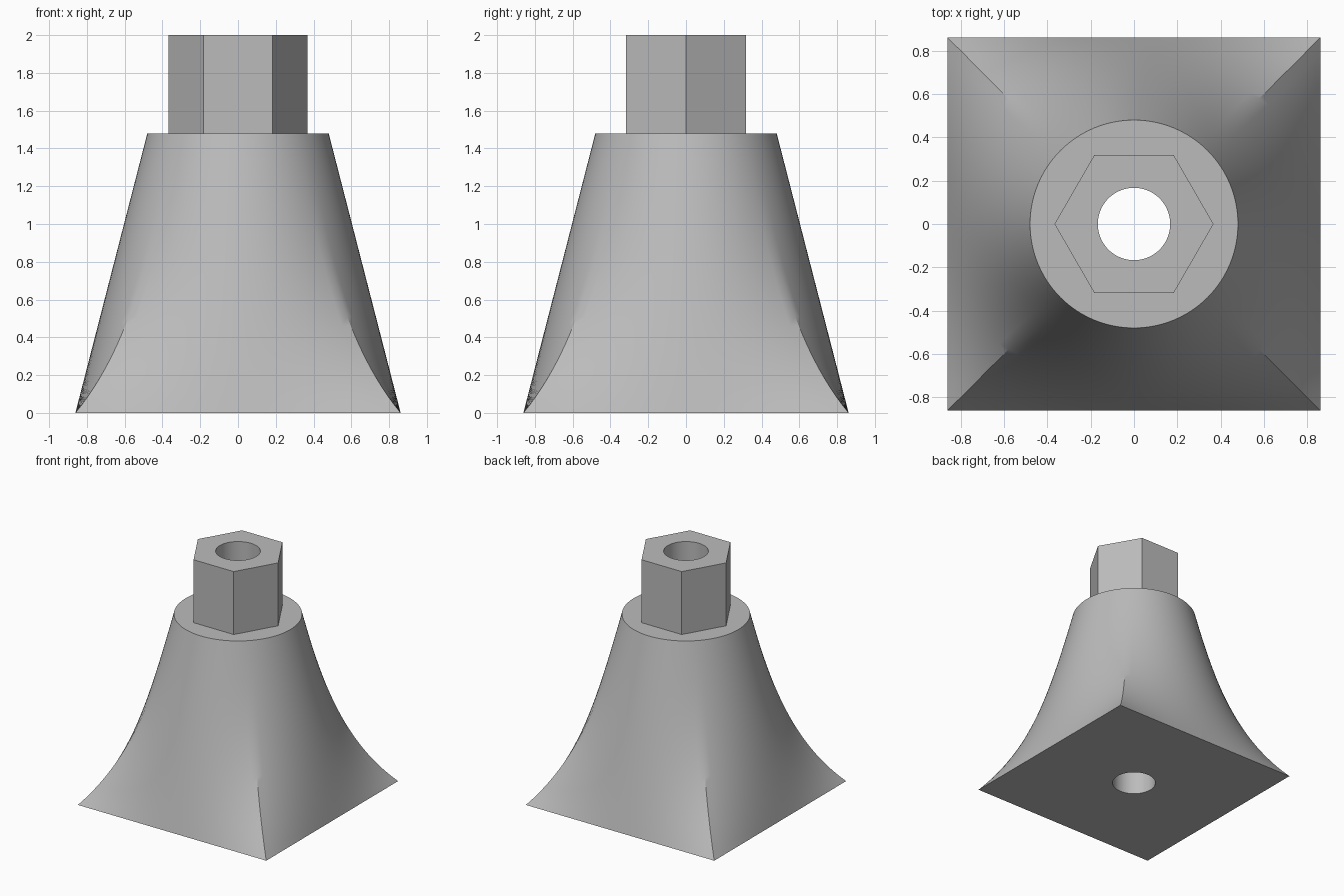
import bpy
import bmesh
from math import pi, radians, sin, cos, tan

cube = bpy.data.objects.get("Cube")
if cube:
    bpy.data.objects.remove(cube, do_unlink=True)

SEGMENTS = 96
SIDE = SEGMENTS // 4
BASE_HALF, TOP_RADIUS, BASE_HEIGHT = 0.861, 0.48, 1.48
HEX_RADIUS, HOLE_RADIUS, HEIGHT = 0.367, 0.167, 2.0

grey = bpy.data.materials.new("plain grey")
grey.use_nodes = True
colour = (0.5, 0.5, 0.5, 1)
grey.diffuse_color = colour
grey.node_tree.nodes["Principled BSDF"].inputs["Base Color"].default_value = colour


def polar_ring(z, radius_at):
    """Closed ring starting at the -45 degree corner."""
    ring = []
    for i in range(SEGMENTS):
        a = 2 * pi * i / SEGMENTS - pi / 4
        r = radius_at(a)
        ring.append((r * cos(a), r * sin(a), z))
    return ring


def circle(z, radius):
    return polar_ring(z, lambda a: radius)


def hexagon(z):
    apothem = HEX_RADIUS * cos(pi / 6)
    return polar_ring(z, lambda a: apothem / cos(a % (pi / 3) - pi / 6))


def flare_section(t):
    """Four bowed sides: straight at the base, quarter arcs at the top."""
    half = BASE_HALF + (TOP_RADIUS - BASE_HALF) * t
    bow = radians(45) * (1 - (1 - t) ** 2.5)
    corner = half / (1 + tan(bow / 2))
    ring = []
    for side in range(4):
        c, s = cos(side * pi / 2), sin(side * pi / 2)
        for i in range(SIDE):
            u = 2 * i / SIDE - 1
            if bow < 1e-4:
                x, y = half, corner * u
            else:
                radius = corner / sin(bow)
                x = half - radius * (1 - cos(bow * u))
                y = radius * sin(bow * u)
            ring.append((x * c - y * s, x * s + y * c, BASE_HEIGHT * t))
    return ring


def loft(name, rings):
    bm = bmesh.new()
    loops = [[bm.verts.new(p) for p in ring] for ring in rings]
    for low, high in zip(loops, loops[1:]):
        for i in range(SEGMENTS):
            j = (i + 1) % SEGMENTS
            bm.faces.new((low[i], low[j], high[j], high[i]))
    mesh = bpy.data.meshes.new(name)
    bm.to_mesh(mesh)
    bm.free()
    mesh.materials.append(grey)
    obj = bpy.data.objects.new(name, mesh)
    bpy.context.collection.objects.link(obj)
    bpy.ops.object.select_all(action="DESELECT")
    obj.select_set(True)
    bpy.context.view_layer.objects.active = obj
    bpy.ops.object.shade_smooth_by_angle(angle=radians(30))
    return obj


# Square-to-round flared base: underside, walls and top shoulder
STEPS = 32
loft("flared_base",
     [circle(0, HOLE_RADIUS)]
     + [flare_section(i / STEPS) for i in range(STEPS + 1)]
     + [hexagon(BASE_HEIGHT)])

# Hexagonal neck with the bore running down to the underside
loft("hex_neck_and_bore",
     [hexagon(BASE_HEIGHT), hexagon(HEIGHT),
      circle(HEIGHT, HOLE_RADIUS), circle(0, HOLE_RADIUS)])
